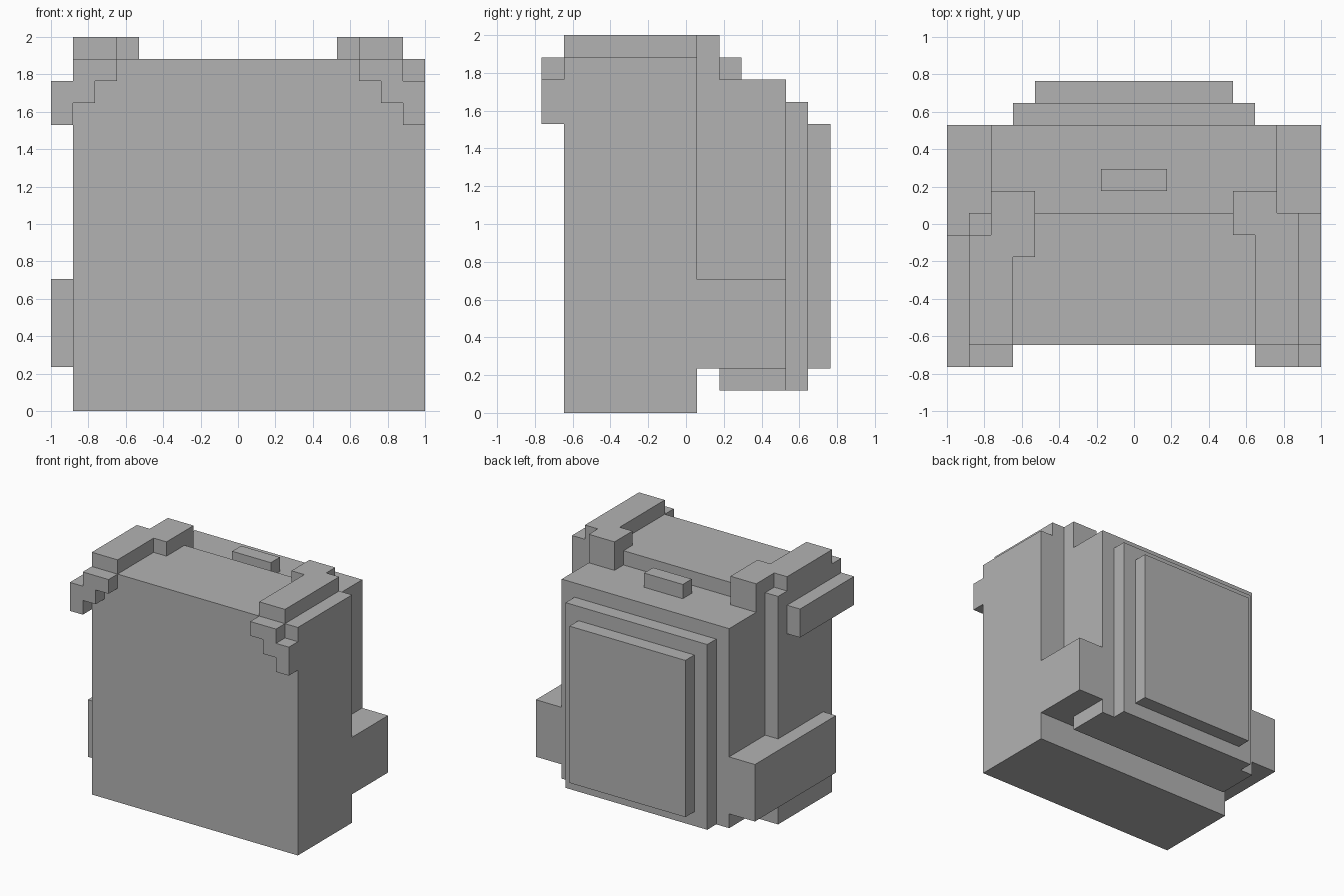
import bpy, bmesh
from mathutils import Vector

cube = bpy.data.objects.get("Cube")
if cube:
    bpy.data.objects.remove(cube, do_unlink=True)

U = 2 / 17  # one block of the model's grid

grey = bpy.data.materials.new("plain_grey")
grey.use_nodes = True
GREY = (0.45, 0.45, 0.45, 1)
grey.diffuse_color = GREY
grey.node_tree.nodes["Principled BSDF"].inputs["Base Color"].default_value = GREY


def prism(name, points, move):
    """Extrude a closed outline of 3D points along a vector, in blocks."""
    bm = bmesh.new()
    face = bm.faces.new([bm.verts.new(Vector(p) * U) for p in points])
    new = bmesh.ops.extrude_face_region(bm, geom=[face])["geom"]
    verts = [v for v in new if isinstance(v, bmesh.types.BMVert)]
    bmesh.ops.translate(bm, verts=verts, vec=Vector(move) * U)
    bmesh.ops.recalc_face_normals(bm, faces=bm.faces)
    mesh = bpy.data.meshes.new(name)
    bm.to_mesh(mesh)
    bm.free()
    mesh.materials.append(grey)
    obj = bpy.data.objects.new(name, mesh)
    bpy.context.collection.objects.link(obj)
    return obj


def box(name, x, y, z):
    """Box from (low, high) pairs, in blocks."""
    outline = [(x[i], y[j], z[0]) for i, j in ((0, 0), (1, 0), (1, 1), (0, 1))]
    return prism(name, outline, (0, 0, z[1] - z[0]))


# Main compartments
box("front_compartment", (-7.5, 8.5), (-5.5, 0.5), (0, 16))
box("rear_compartment", (-6.5, 6.5), (0.5, 4.5), (2, 15))
box("rear_base", (-6.5, 6.5), (1.5, 4.5), (1, 2))

# Stepped back panels and top handle
box("back_panel", (-5.5, 5.5), (4.5, 5.5), (1, 14))
box("back_panel_raised", (-4.5, 4.5), (5.5, 6.5), (2, 13))
box("top_handle", (-1.5, 1.5), (1.5, 2.5), (15, 16))

# Side pouches: the right-hand one also runs along the front compartment
box("left_pouch", (6.5, 8.5), (0.5, 4.5), (2, 6))
box("right_pouch", (-8.5, -6.5), (0.5, 4.5), (2, 6))
box("right_pouch_front", (-8.5, -7.5), (-4.5, 0.5), (2, 6))

# Shoulder straps: stepped front end, flat top run and drop behind
STEPS = [(8.5, 13), (8.5, 15), (7.5, 15), (7.5, 16), (5.5, 16),
         (5.5, 15), (6.5, 15), (6.5, 14), (7.5, 14), (7.5, 13)]
for side, s, outer_end, inner_start in (("left", 1, 0.5, -0.5),
                                        ("right", -1, -0.5, -1.5)):
    prism(side + "_strap_front", [(s * x, -6.5, z) for x, z in STEPS], (0, 1, 0))
    run = [(7.5, -5.5), (7.5, outer_end), (6.5, outer_end), (6.5, 1.5),
           (4.5, 1.5), (4.5, inner_start), (5.5, inner_start), (5.5, -5.5)]
    prism(side + "_strap_top", [(s * x, y, 16) for x, y in run], (0, 0, 1))
    box(side + "_strap_drop", sorted((s * 4.5, s * 6.5)), (0.5, 1.5), (15, 16))
box("right_strap_side", (-8.5, -7.5), (-5.5, -0.5), (13, 15))
